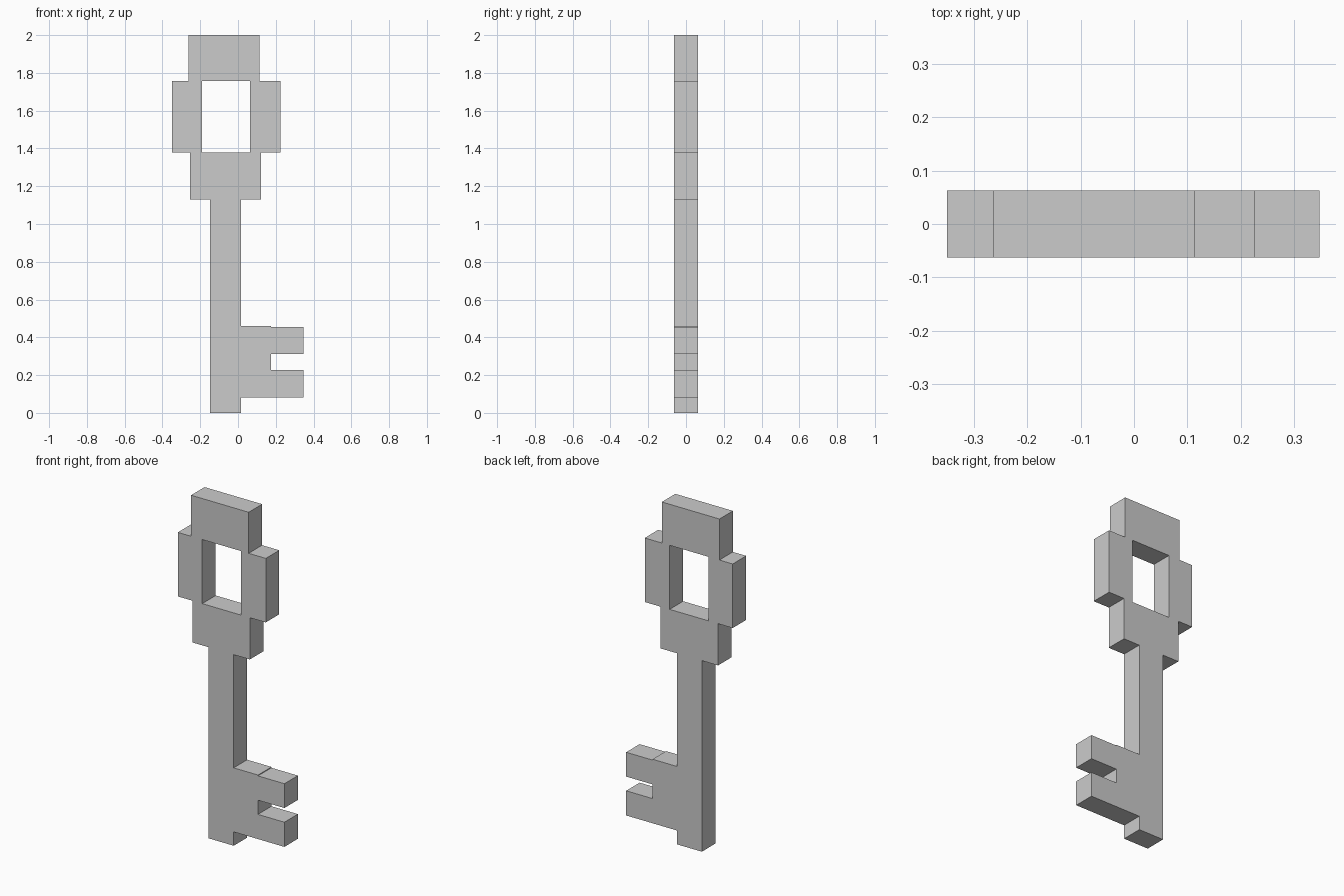
import bpy, bmesh
from math import radians

if "Cube" in bpy.data.objects:
    bpy.data.objects.remove(bpy.data.objects["Cube"])

HALF_DEPTH = 0.063

# Outer silhouette (x, z): shaft foot, two-toothed bit, shaft, stepped bow
OUTLINE = [
    (-0.148, 0), (0.016, 0),
    (0.016, 0.082), (0.348, 0.082), (0.348, 0.228), (0.175, 0.228),
    (0.175, 0.312), (0.348, 0.312), (0.348, 0.456), (0.175, 0.456),
    (0.175, 0.461), (0.016, 0.461),
    (0.016, 1.131), (0.122, 1.131), (0.122, 1.378), (0.226, 1.378),
    (0.226, 1.757), (0.114, 1.757), (0.114, 2), (-0.263, 2),
    (-0.263, 1.757), (-0.35, 1.757), (-0.35, 1.378), (-0.254, 1.378),
    (-0.254, 1.131), (-0.148, 1.131),
]
# Window in the bow
WINDOW = [(-0.19, 1.378), (0.063, 1.378), (0.063, 1.757), (-0.19, 1.757)]


def plate(name, loops, half_depth):
    """Filled flat profile with holes, extruded along y, as a clean mesh."""
    curve = bpy.data.curves.new(name, 'CURVE')
    curve.dimensions = '2D'
    curve.fill_mode = 'BOTH'
    curve.extrude = half_depth
    for points in loops:
        spline = curve.splines.new('POLY')
        spline.points.add(len(points) - 1)
        for p, (x, z) in zip(spline.points, points):
            p.co = (x, z, 0, 1)
        spline.use_cyclic_u = True
    obj = bpy.data.objects.new(name, curve)
    bpy.context.collection.objects.link(obj)
    obj.rotation_euler.x = radians(90)
    bpy.context.view_layer.objects.active = obj
    obj.select_set(True)
    bpy.ops.object.convert(target='MESH')
    obj = bpy.context.object
    bpy.ops.object.transform_apply(location=False, rotation=True, scale=False)

    # Weld caps to walls and keep every face flat and outward
    bm = bmesh.new()
    bm.from_mesh(obj.data)
    bmesh.ops.remove_doubles(bm, verts=bm.verts, dist=0.0005)
    bmesh.ops.recalc_face_normals(bm, faces=bm.faces)
    for f in bm.faces:
        f.smooth = False
    bm.to_mesh(obj.data)
    bm.free()
    return obj


# One-piece key: bow, shaft and bit
plate("key", [OUTLINE, WINDOW], HALF_DEPTH)
